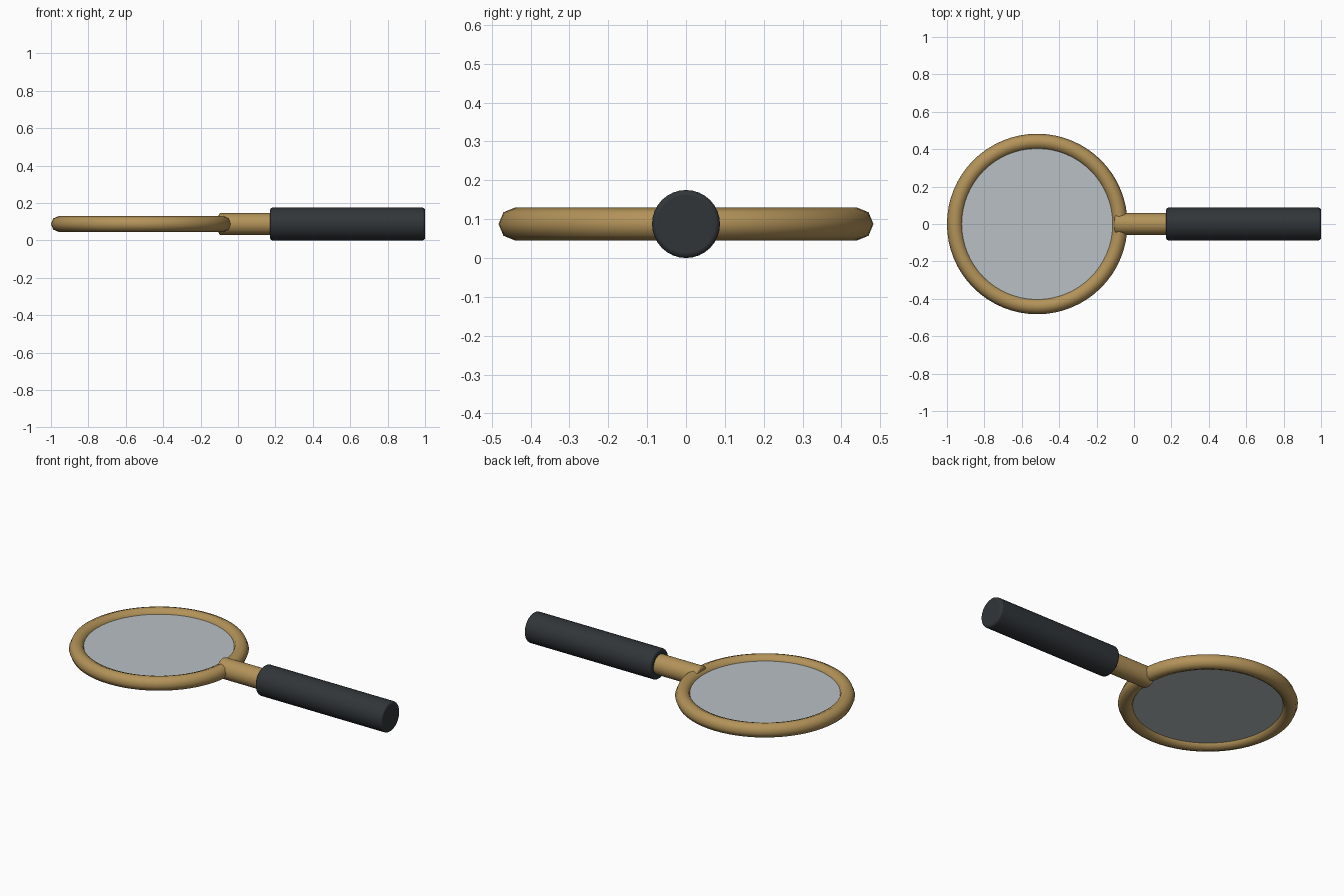
import bpy, math

if "Cube" in bpy.data.objects:
    bpy.data.objects.remove(bpy.data.objects["Cube"])

AXIS_Z = 0.0875      # shared height of ring, neck and grip
RING_X = -0.5175     # ring centre


def material(name, rgb):
    mat = bpy.data.materials.new(name)
    mat.diffuse_color = (*rgb, 1.0)
    mat.use_nodes = True
    mat.node_tree.nodes["Principled BSDF"].inputs["Base Color"].default_value = mat.diffuse_color
    return mat


BRASS = material("brass", (0.45, 0.29, 0.10))
RUBBER = material("dark_rubber", (0.03, 0.036, 0.04))
GLASS = material("glass", (0.48, 0.53, 0.55))


def finish(name, mat, angle):
    obj = bpy.context.object
    obj.name = obj.data.name = name
    obj.data.materials.append(mat)
    bpy.ops.object.shade_smooth_by_angle(angle=math.radians(angle))
    return obj


def rod(name, x0, x1, radius, bevel, mat):
    """Cylinder along x with softened end rims."""
    bpy.ops.mesh.primitive_cylinder_add(
        vertices=32, radius=radius, depth=x1 - x0,
        location=((x0 + x1) / 2, 0, AXIS_Z), rotation=(0, math.pi / 2, 0))
    obj = finish(name, mat, 40)
    mod = obj.modifiers.new("rim_bevel", 'BEVEL')
    mod.width, mod.segments = bevel, 3
    mod.limit_method = 'ANGLE'
    mod.angle_limit = math.radians(40)
    return obj


# Ring frame with an eight-sided section
bpy.ops.mesh.primitive_torus_add(
    major_radius=0.44, minor_radius=0.0425, major_segments=64,
    minor_segments=8, location=(RING_X, 0, AXIS_Z))
finish("lens_ring", BRASS, 60)

# Flat glass seated in the ring
bpy.ops.mesh.primitive_cylinder_add(
    vertices=64, radius=0.41, depth=0.03, location=(RING_X, 0, AXIS_Z))
finish("lens", GLASS, 40)

# Neck and grip
rod("neck", -0.103, 0.20, 0.058, 0.01, BRASS)
rod("grip", 0.172, 1.0, 0.0875, 0.012, RUBBER)
